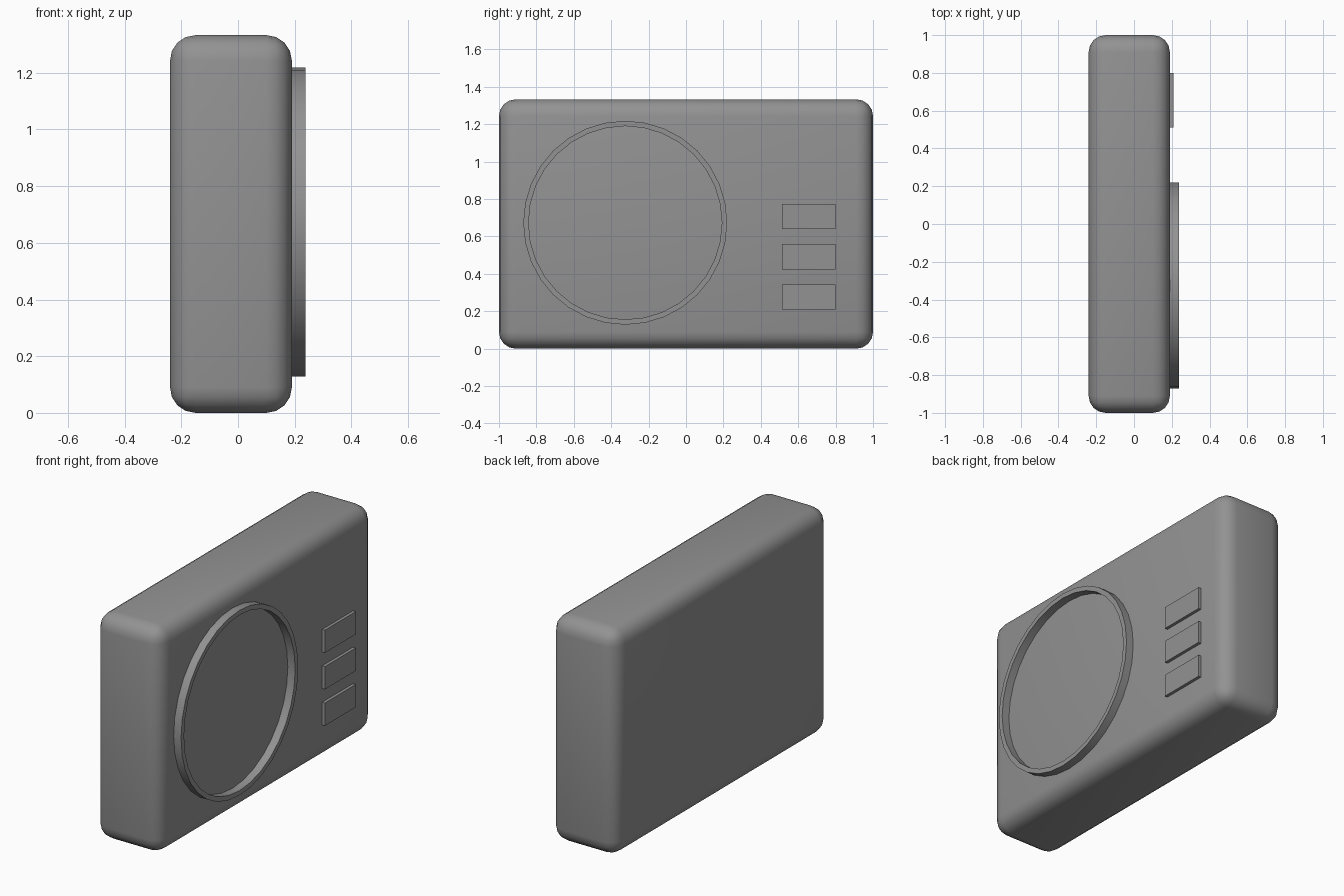
import bpy, bmesh
from math import cos, sin, tau, radians

if "Cube" in bpy.data.objects:
    bpy.data.objects.remove(bpy.data.objects["Cube"])

FACE_X = 0.19  # plane of the body's control side

# Dark grey shared by every part
dark = bpy.data.materials.new("dark_grey")
dark.diffuse_color = (0.29, 0.29, 0.29, 1)
dark.use_nodes = True
dark.node_tree.nodes["Principled BSDF"].inputs["Base Color"].default_value = dark.diffuse_color


def finish(name, bm):
    bmesh.ops.recalc_face_normals(bm, faces=bm.faces)
    mesh = bpy.data.meshes.new(name)
    bm.to_mesh(mesh)
    bm.free()
    mesh.materials.append(dark)
    ob = bpy.data.objects.new(name, mesh)
    bpy.context.collection.objects.link(ob)
    bpy.ops.object.select_all(action='DESELECT')
    ob.select_set(True)
    bpy.context.view_layer.objects.active = ob
    bpy.ops.object.shade_smooth_by_angle(angle=radians(35))
    return ob


def box(name, lo, hi, bevel=0.0, segments=4):
    bm = bmesh.new()
    bmesh.ops.create_cube(bm, size=1)
    for v in bm.verts:
        v.co = [(a + b) / 2 + c * (b - a) for a, b, c in zip(lo, hi, v.co)]
    if bevel:
        bmesh.ops.bevel(bm, geom=bm.edges[:], offset=bevel, segments=segments,
                        profile=0.5, affect='EDGES')
    return finish(name, bm)


def ring(name, y, z, profile, sides=32):
    # revolve a closed (x, radius) profile about the x direction
    bm = bmesh.new()
    loops = [[bm.verts.new((x, y + r * sin(tau * i / sides), z + r * cos(tau * i / sides)))
              for x, r in profile] for i in range(sides)]
    n = len(profile)
    for i in range(sides):
        a, b = loops[i], loops[(i + 1) % sides]
        for j in range(n):
            k = (j + 1) % n
            bm.faces.new((a[j], a[k], b[k], b[j]))
    return finish(name, bm)


# Rounded main body
box("body", (-0.24, -1, 0), (FACE_X, 1, 1.333), bevel=0.09)

# Raised thin rim on the control side
ring("round_rim", -0.325, 0.673,
     [(FACE_X - 0.005, 0.545), (0.238, 0.545), (0.238, 0.517), (FACE_X - 0.005, 0.517)])

# Three stacked buttons
for i in range(3):
    z = 0.277 + i * 0.2145
    box(f"button_{i + 1}", (FACE_X - 0.005, 0.512, z - 0.067), (0.208, 0.799, z + 0.067))
